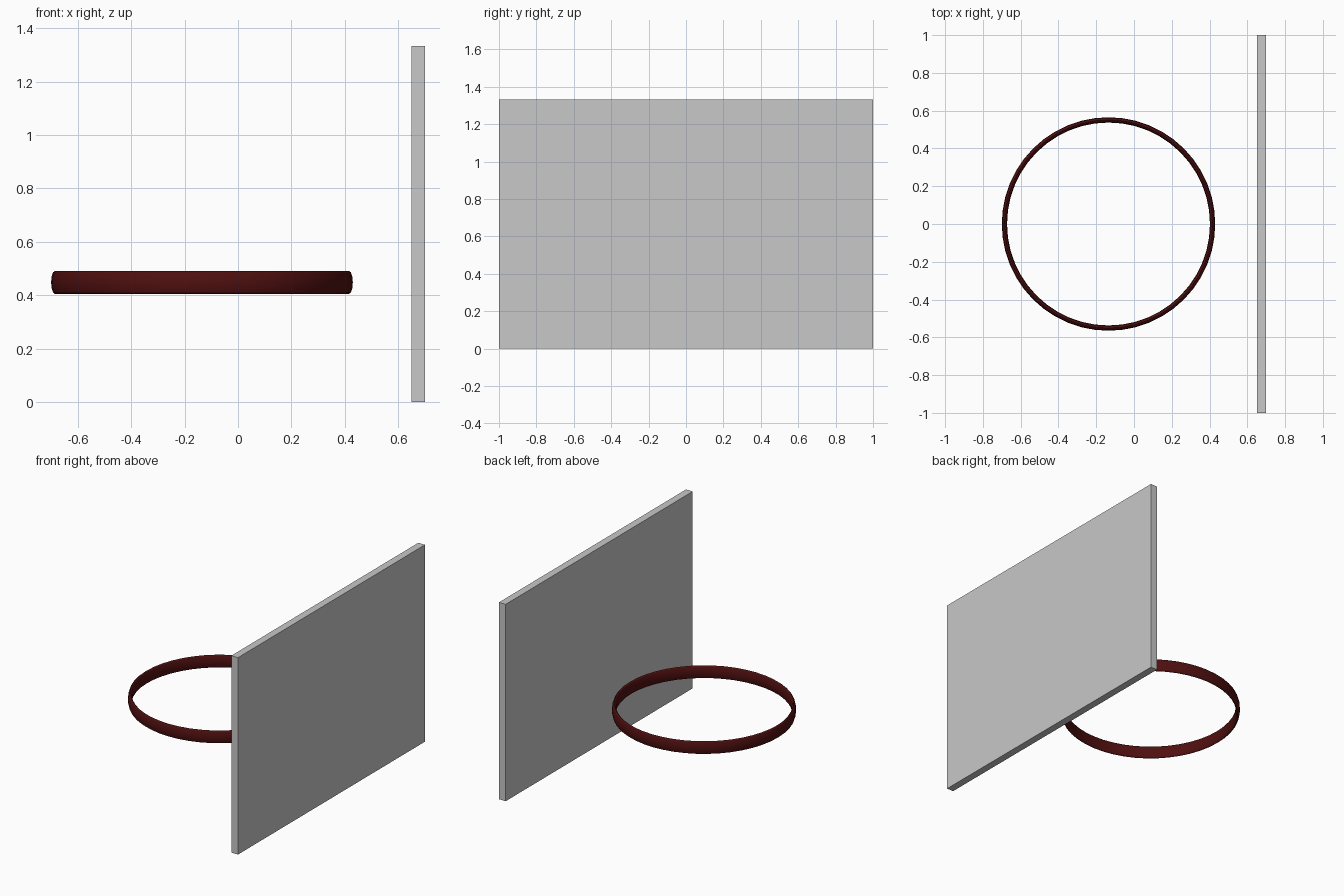
import bpy
import math

cube = bpy.data.objects.get("Cube")
if cube:
    bpy.data.objects.remove(cube, do_unlink=True)


def make_material(name, colour):
    mat = bpy.data.materials.new(name)
    mat.use_nodes = True
    mat.diffuse_color = (*colour, 1)
    mat.node_tree.nodes["Principled BSDF"].inputs["Base Color"].default_value = (*colour, 1)
    return mat


def finish(name, scale, mat):
    obj = bpy.context.object
    obj.name = obj.data.name = name
    obj.scale = scale
    bpy.ops.object.transform_apply(location=False, rotation=False, scale=True)
    obj.data.materials.append(mat)
    return obj


grey = make_material("light grey", (0.58, 0.58, 0.58))
red = make_material("dark red", (0.08, 0.005, 0.005))

# Upright backboard
board_size = (0.05, 2.0, 1.333)
bpy.ops.mesh.primitive_cube_add(size=1, location=(0.675, 0, board_size[2] / 2))
finish("backboard", board_size, grey)

# Hoop: a torus stretched upward into a thin band
outer, half_width, half_height = 0.565, 0.014, 0.043
bpy.ops.mesh.primitive_torus_add(
    major_radius=outer - half_width, minor_radius=half_width,
    major_segments=48, minor_segments=12, location=(-0.135, 0, 0.448))
finish("hoop", (1, 1, half_height / half_width), red)
bpy.ops.object.shade_smooth_by_angle(angle=math.radians(30))
